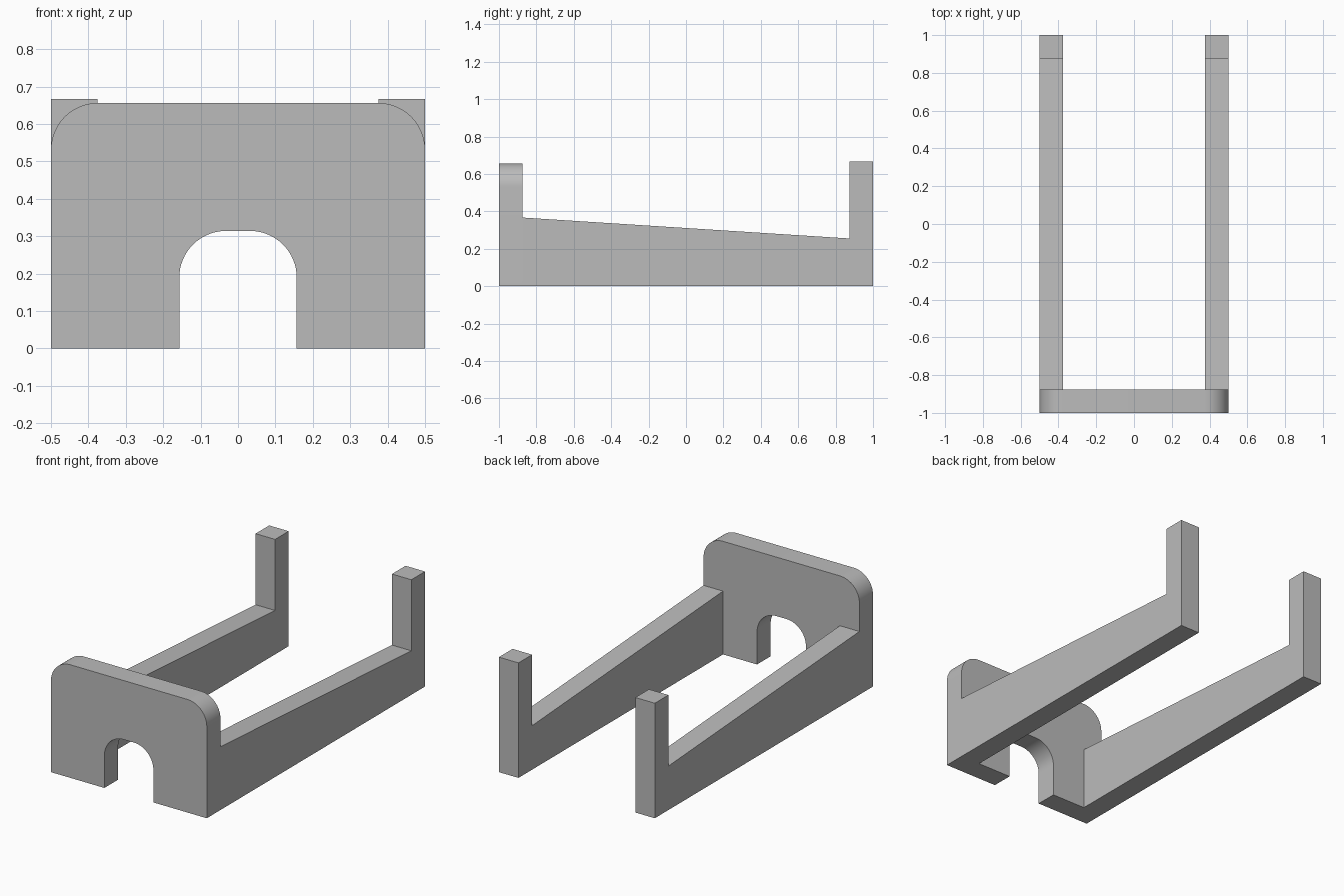
import bpy, bmesh
from math import sin, cos, pi
from mathutils import Vector

cube = bpy.data.objects.get("Cube")
if cube:
    bpy.data.objects.remove(cube, do_unlink=True)

grey = bpy.data.materials.new("plain_grey")
grey.use_nodes = True
colour = (0.5, 0.5, 0.5, 1)
grey.diffuse_color = colour
grey.node_tree.nodes["Principled BSDF"].inputs["Base Color"].default_value = colour

T = 0.125      # thickness of every board
R = 0.125      # radius of rounded corners
W = 0.5        # half width
L = 1.0        # half length


def extrude_profile(name, points, direction):
    """Closed solid from a flat outline pushed along a direction."""
    bm = bmesh.new()
    face = bm.faces.new([bm.verts.new(p) for p in points])
    out = bmesh.ops.extrude_face_region(bm, geom=[face], use_keep_orig=True)
    moved = [g for g in out["geom"] if isinstance(g, bmesh.types.BMVert)]
    bmesh.ops.translate(bm, verts=moved, vec=Vector(direction))
    bmesh.ops.recalc_face_normals(bm, faces=bm.faces)
    mesh = bpy.data.meshes.new(name)
    bm.to_mesh(mesh)
    bm.free()
    mesh.materials.append(grey)
    obj = bpy.data.objects.new(name, mesh)
    bpy.context.collection.objects.link(obj)
    bpy.ops.object.select_all(action="DESELECT")
    obj.select_set(True)
    bpy.context.view_layer.objects.active = obj
    bpy.ops.object.shade_smooth_by_angle()
    return obj


def half_arch(half, top, steps=16):
    """Right side of a rounded-corner outline, from the ground to the top."""
    arc = [(half - R + R * cos(a), top - R + R * sin(a))
           for a in (pi / 2 * i / steps for i in range(steps + 1))]
    return [(half, 0)] + arc


def arch(half, top):
    right = half_arch(half, top)
    return right + [(-x, z) for x, z in reversed(right)]


# Front panel with rounded top corners and an arched opening
outline = arch(W, 0.656) + arch(0.157, 0.314)[::-1]
extrude_profile("front_panel", [(x, -L, z) for x, z in outline], (0, T, 0))

# Sloping side rails, each ending in an upright rear post
rail = [(-L + T, 0), (L, 0), (L, 0.667), (L - T, 0.667),
        (L - T, 0.255), (-L + T, 0.367)]
for side, name in ((1, "left_rail"), (-1, "right_rail")):
    extrude_profile(name, [(side * W, y, z) for y, z in rail], (-side * T, 0, 0))
